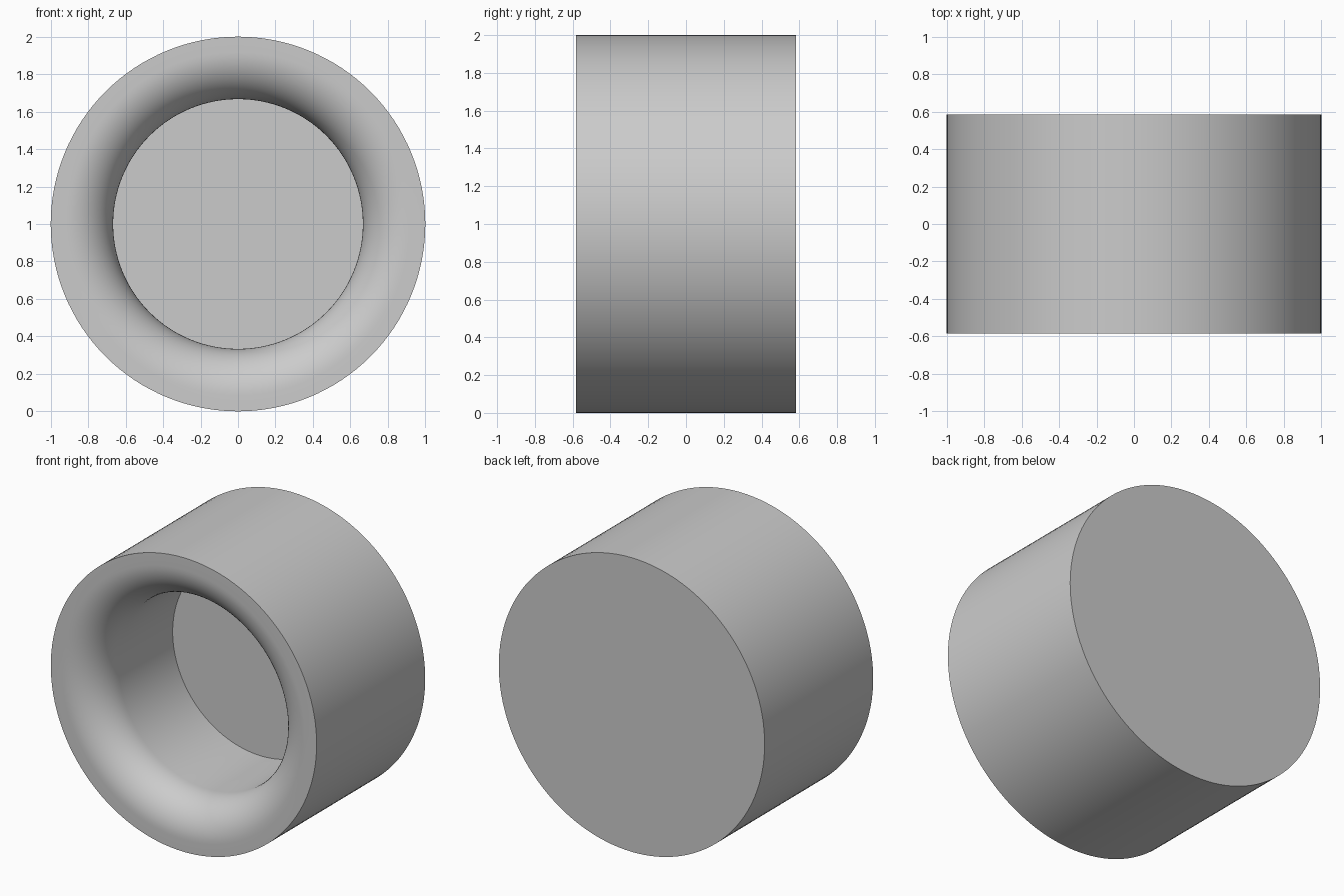
import bpy, bmesh
from math import sin, cos, pi, radians
from mathutils import Matrix, Vector

cube = bpy.data.objects.get("Cube")
if cube:
    bpy.data.objects.remove(cube, do_unlink=True)

# Dimensions
OUTER, BORE, HALF = 1.0, 2 / 3, 7 / 12
FILLET, FLOOR = 0.25, 0.25
SEGMENTS, ARC = 128, 16

# Plain grey
grey = bpy.data.materials.new("plain grey")
grey.use_nodes = True
colour = (0.6, 0.6, 0.6, 1)
grey.diffuse_color = colour
grey.node_tree.nodes["Principled BSDF"].inputs["Base Color"].default_value = colour

# Half section (radius, depth): back rim, front rim, rounded mouth, bore
profile = [(OUTER, HALF), (OUTER, -HALF)]
for i in range(ARC + 1):
    t = pi / 2 * i / ARC
    profile.append((BORE + FILLET * (1 - sin(t)), -HALF + FILLET * (1 - cos(t))))
profile.append((BORE, FLOOR))

# Spin the section about the front-to-back axis
bm = bmesh.new()
rings = []
for r, y in profile:
    rings.append([bm.verts.new((r * cos(a), y, 1 + r * sin(a)))
                  for a in (2 * pi * k / SEGMENTS for k in range(SEGMENTS))])
for a, b in zip(rings, rings[1:]):
    for k in range(SEGMENTS):
        n = (k + 1) % SEGMENTS
        bm.faces.new((a[k], a[n], b[n], b[k]))

# Closed back and recessed floor
bm.faces.new(rings[0])
bm.faces.new(rings[-1])
bmesh.ops.recalc_face_normals(bm, faces=bm.faces)

mesh = bpy.data.meshes.new("cup_body")
bm.to_mesh(mesh)
bm.free()
mesh.materials.append(grey)
cup = bpy.data.objects.new("cup_body", mesh)
bpy.context.collection.objects.link(cup)

# Smooth curved walls, sharp rims
bpy.context.view_layer.objects.active = cup
cup.select_set(True)
bpy.ops.object.shade_smooth_by_angle(angle=radians(30))
